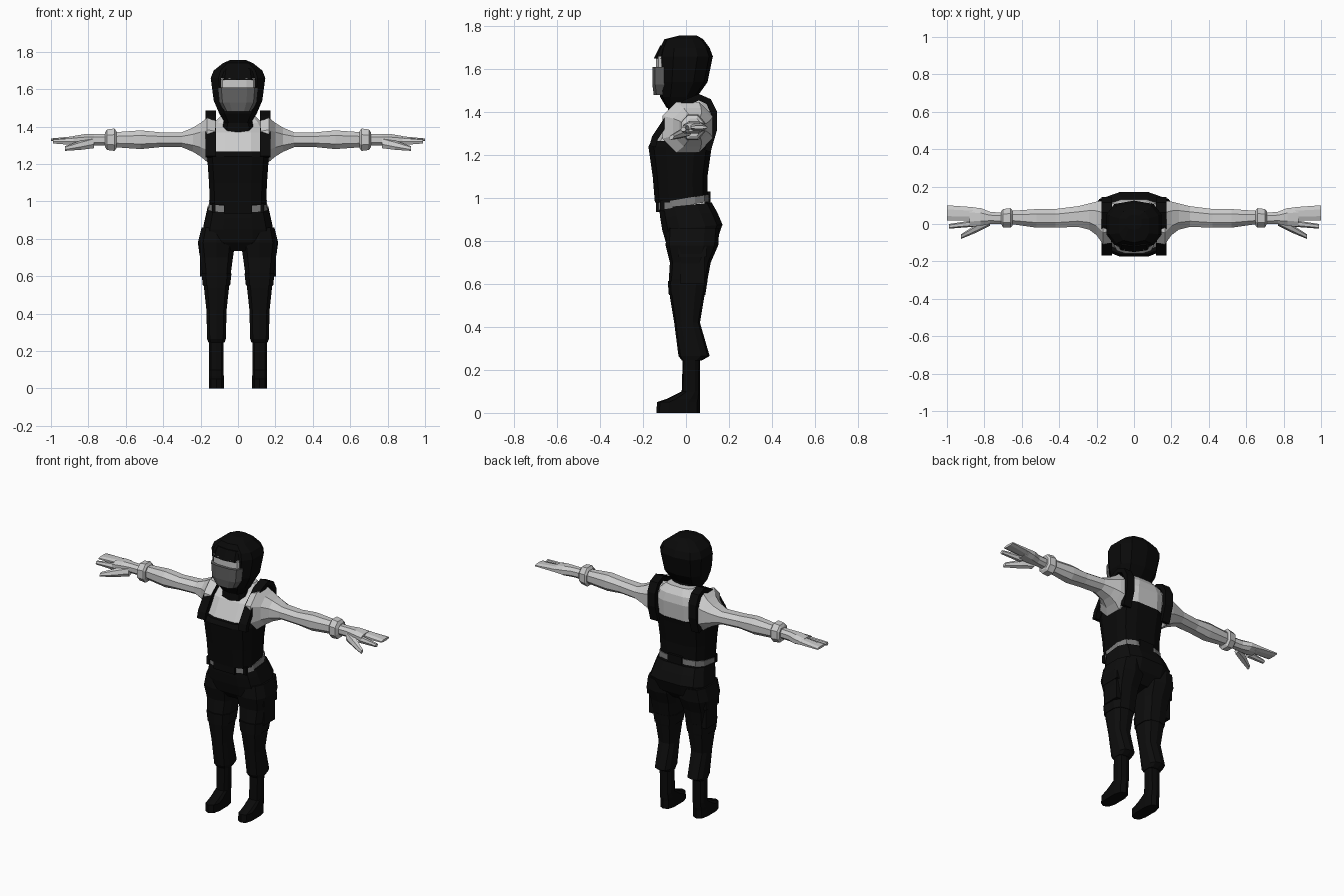
import bpy, bmesh, math

if "Cube" in bpy.data.objects:
    bpy.data.objects.remove(bpy.data.objects["Cube"], do_unlink=True)


def material(name, value):
    mat = bpy.data.materials.new(name)
    mat.use_nodes = True
    colour = (value, value, value, 1)
    mat.diffuse_color = colour
    mat.node_tree.nodes["Principled BSDF"].inputs["Base Color"].default_value = colour
    return mat


BLACK = material("black cloth", .003)
TROUSER = material("dark trouser cloth", .004)
SKIN = material("pale grey skin", .6)
MASK = material("mid grey mask", .12)
BELT = material("belt grey", .2)


def finish(name, bm, mat, mirror):
    """Turn a bmesh into a flat shaded object, copied to the other side if asked."""
    bmesh.ops.recalc_face_normals(bm, faces=bm.faces)
    mesh = bpy.data.meshes.new(name)
    bm.to_mesh(mesh)
    bm.free()
    mesh.materials.append(mat)
    obj = bpy.data.objects.new(name, mesh)
    bpy.context.collection.objects.link(obj)
    if mirror:
        modifier = obj.modifiers.new("Mirror", "MIRROR")
        modifier.use_mirror_merge = False
    return obj


def section(sides, power):
    """Rounded unit section that reaches its full width and depth."""
    def soften(value):
        return math.copysign(abs(value) ** power, value)

    angles = [math.tau * (i + .5) / sides for i in range(sides)]
    across = [soften(math.cos(angle)) for angle in angles]
    along = [soften(math.sin(angle)) for angle in angles]
    return [(a / max(across), b / max(along)) for a, b in zip(across, along)]


def loft(name, rings, mat, middle=0, upright=True, sides=12, power=.7, tilt=0, mirror=False):
    """Skin sections given as (position, half width, front y, back y)."""
    bm = bmesh.new()
    loops = []
    for position, half, front, back in rings:
        loop = []
        for a, b in section(sides, power):
            width = middle + half * a
            y = (front + back) / 2 + (back - front) / 2 * b
            x, z = (width, position) if upright else (position, width)
            loop.append(bm.verts.new((x, y, z + tilt * y)))
        loops.append(loop)
    for low, high in zip(loops, loops[1:]):
        for i in range(sides):
            bm.faces.new((low[i - 1], low[i], high[i], high[i - 1]))
    bm.faces.new(loops[0])
    bm.faces.new(loops[-1])
    return finish(name, bm, mat, mirror)


def limb(name, rings, middle=1.33, sides=8, power=.9, tilt=0):
    """Skin coloured loft running sideways, on both arms."""
    return loft(name, rings, SKIN, middle, False, sides, power, tilt, mirror=True)


def box(name, centre, size, mat, mirror=False):
    bm = bmesh.new()
    bmesh.ops.create_cube(bm, size=1)
    bmesh.ops.scale(bm, vec=size, verts=bm.verts)
    bmesh.ops.translate(bm, vec=centre, verts=bm.verts)
    return finish(name, bm, mat, mirror)


def strap(name, path, centre, width, thickness, mat):
    """Band following a path of (y, z) points on both shoulders."""
    bm = bmesh.new()
    edges = (centre - width / 2, centre + width / 2)
    rows = [[bm.verts.new((x, y, z)) for x in edges] for y, z in path]
    for (a, b), (c, d) in zip(rows, rows[1:]):
        bm.faces.new((a, b, d, c))
    obj = finish(name, bm, mat, mirror=True)
    modifier = obj.modifiers.new("Thickness", "SOLIDIFY")
    modifier.thickness = thickness
    modifier.offset = 0
    return obj


# Head: hood, brow, eye strip, mask and neck
loft("hood", [
    (1.42, .07, -.09, .04),
    (1.47, .1, -.12, .05),
    (1.54, .13, -.13, .1),
    (1.66, .146, -.13, .125),
    (1.7, .13, -.12, .11),
    (1.74, .08, -.1, .08),
    (1.757, .04, -.03, .05)], BLACK, sides=10)
loft("brow", [
    (1.65, .1, -.15, 0),
    (1.71, .09, -.12, 0)], BLACK, sides=10)
loft("eye_strip", [
    (1.6, .1, -.14, 0),
    (1.66, .1, -.14, 0)], SKIN, power=.6)
loft("face_mask", [
    (1.48, .07, -.15, 0),
    (1.53, .1, -.157, 0),
    (1.61, .108, -.157, 0)], MASK, power=.6)
loft("neck_gaiter", [
    (1.37, .085, -.085, .07),
    (1.48, .07, -.08, .05)], BLACK, sides=10)

# Torso: vest, bare chest and shoulder straps
loft("vest", [
    (.98, .15, -.145, .1),
    (1.1, .155, -.155, .1),
    (1.24, .165, -.175, .12),
    (1.267, .165, -.16, .125)], BLACK, power=.6)
loft("chest", [
    (1.25, .155, -.15, .12),
    (1.37, .155, -.085, .13),
    (1.42, .13, -.02, .12),
    (1.46, .09, 0, .09)], SKIN, power=.6)
strap("shoulder_strap", [
    (-.155, 1.24), (-.145, 1.28), (-.085, 1.37), (0, 1.445), (.06, 1.47),
    (.105, 1.45), (.13, 1.4), (.13, 1.32), (.1, 1.22)], .145, .055, .03, BLACK)

# Arms and hands
limb("arm", [
    (.12, .1, -.1, .12),
    (.165, .118, -.11, .125),
    (.2, .09, -.06, .12),
    (.24, .065, -.03, .11),
    (.3, .04, -.015, .095),
    (.42, .04, -.02, .08),
    (.52, .05, -.02, .08),
    (.66, .04, 0, .07)])
limb("wrist_cuff", [
    (.65, .045, -.01, .075),
    (.66, .06, -.02, .085),
    (.7, .055, -.02, .08),
    (.71, .04, 0, .07)])
limb("palm", [
    (.7, .03, 0, .06),
    (.77, .03, 0, .065),
    (.82, .03, -.01, .085),
    (.88, .02, -.015, .09)])
limb("fingers", [
    (.86, .02, .02, .09),
    (1, .007, .02, .1)])
limb("index_finger", [
    (.86, .02, -.015, .02),
    (.99, .01, -.025, 0)], middle=1.32, sides=6)
limb("thumb", [
    (.77, .025, -.01, .03),
    (.84, .02, -.045, 0),
    (.925, .01, -.08, -.055)], middle=1.31, sides=6, tilt=.4)

# Belt with black buckle and loops
loft("belt", [
    (.965, .157, -.13, .108),
    (1, .155, -.13, .106)], BELT, power=.6, tilt=.17)
box("buckle", (0, -.125, .96), (.15, .03, .05), BLACK)
box("back_loop", (0, .1, 1), (.1, .03, .06), BLACK)
box("side_loop", (.13, -.11, .965), (.02, .02, .05), BLACK, mirror=True)

# Trousers with thigh pockets
loft("hips", [
    (.74, .09, -.05, .09),
    (.79, .18, -.09, .145),
    (.86, .185, -.11, .17),
    (.92, .172, -.12, .145),
    (.967, .162, -.125, .12)], TROUSER, power=.65, tilt=.1)
loft("trouser_leg", [
    (.86, .08, -.09, .155),
    (.78, .1, -.095, .15),
    (.7, .088, -.075, .115),
    (.62, .077, -.08, .1),
    (.54, .067, -.075, .085),
    (.42, .054, -.055, .065),
    (.265, .05, -.035, .11),
    (.245, .043, -.02, .075)], TROUSER, middle=.115, sides=10, mirror=True)
loft("knee_band", [
    (.55, .073, -.08, .09),
    (.615, .08, -.085, .1)], TROUSER, middle=.115, sides=10, mirror=True)
box("thigh_pocket", (.18, .03, .67), (.045, .11, .14), TROUSER, mirror=True)
box("pocket_flap", (.184, .03, .75), (.05, .13, .05), TROUSER, mirror=True)

# Boots
loft("boot", [
    (0, .04, -.138, .066),
    (.05, .04, -.135, .066),
    (.065, .04, -.09, .066),
    (.1, .038, -.02, .065),
    (.26, .04, -.015, .065)], BLACK, middle=.116, sides=10, mirror=True)
